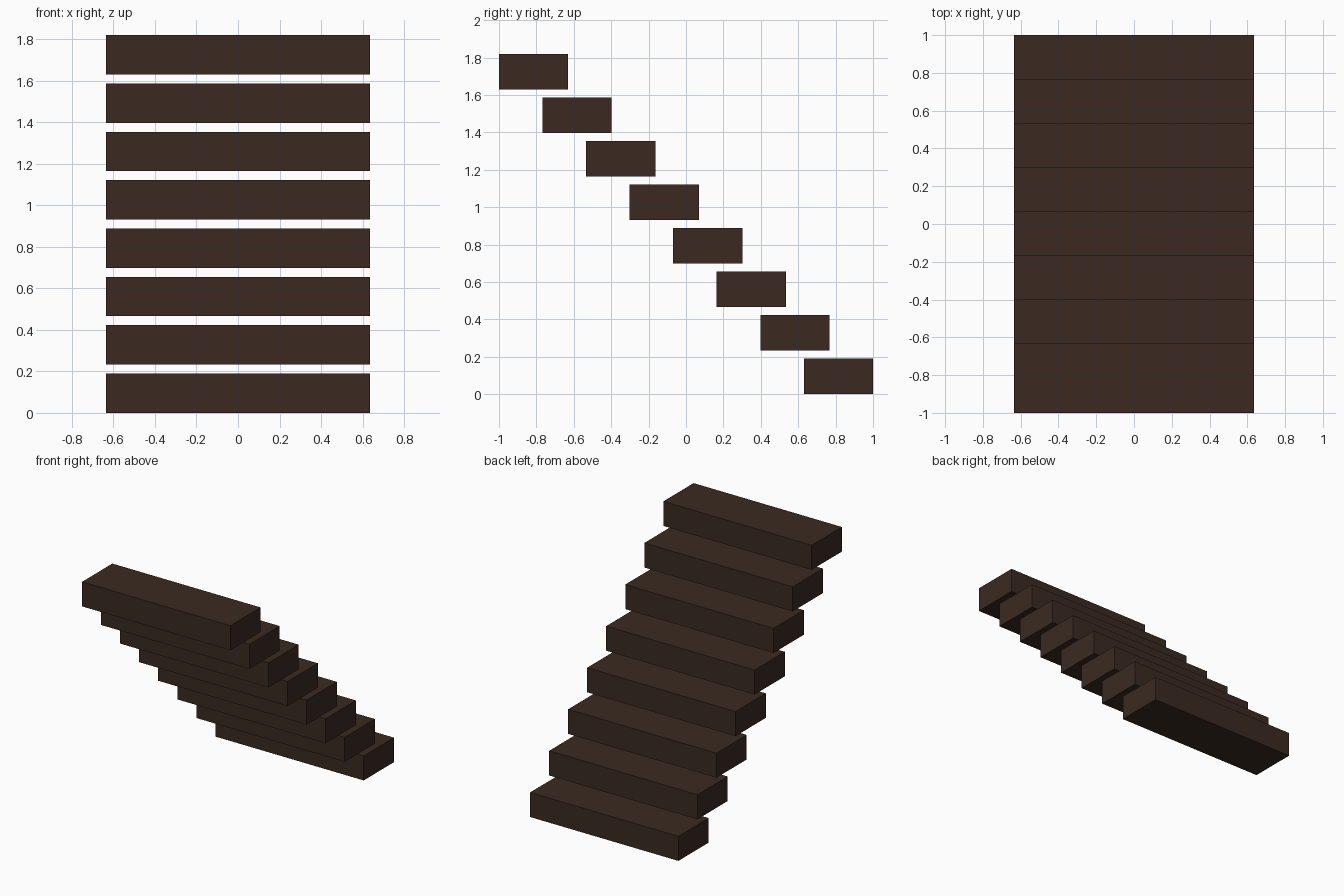
import bpy

if "Cube" in bpy.data.objects:
    bpy.data.objects.remove(bpy.data.objects["Cube"])

COUNT = 8
WIDTH, DEPTH, HEIGHT = 1.27, 0.37, 0.19
PITCH = (2.0 - DEPTH) / (COUNT - 1)   # same rise and run

wood = bpy.data.materials.new("dark_wood")
wood.diffuse_color = (0.043, 0.023, 0.015, 1)
wood.use_nodes = True
wood.node_tree.nodes["Principled BSDF"].inputs["Base Color"].default_value = wood.diffuse_color


def add_step(i):
    # solid floating block, lowest at the back, highest at the front
    y = 1.0 - DEPTH / 2 - i * PITCH
    z = HEIGHT / 2 + i * PITCH
    bpy.ops.mesh.primitive_cube_add(size=1, location=(0, y, z))
    step = bpy.context.object
    step.name = f"step_{i + 1}"
    step.scale = (WIDTH, DEPTH, HEIGHT)
    bpy.ops.object.transform_apply(location=False, rotation=False, scale=True)
    step.data.materials.append(wood)


for i in range(COUNT):
    add_step(i)
